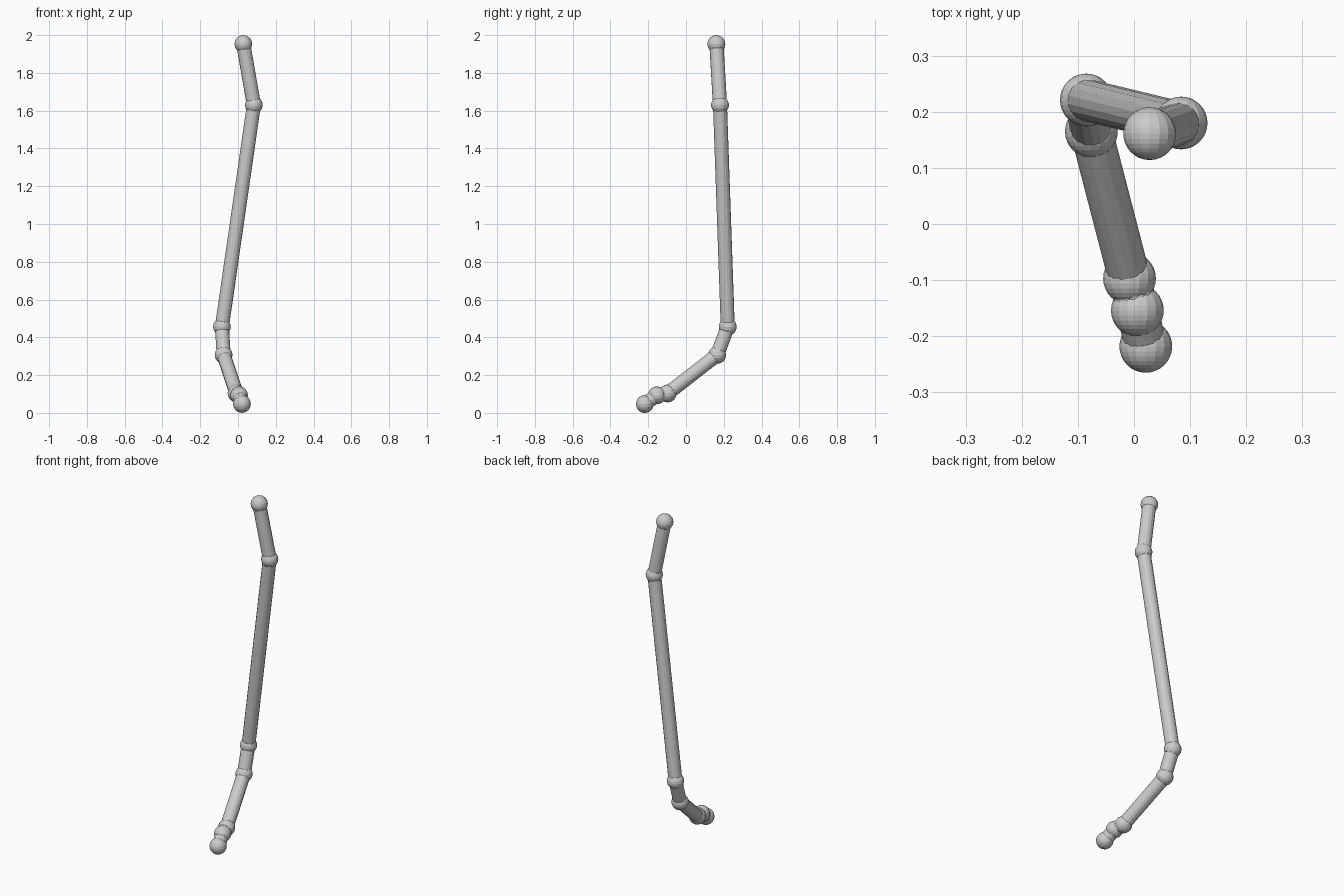
import bpy
import math
from mathutils import Vector

if "Cube" in bpy.data.objects:
    bpy.data.objects.remove(bpy.data.objects["Cube"])

JOINT_R = 0.047
ROD_R = 0.0375

# Joint centres, from the top end down to the foot
joints = [
    (0.028, 0.161, 1.953),
    (0.084, 0.180, 1.630),
    (-0.085, 0.221, 0.456),
    (-0.076, 0.165, 0.307),
    (-0.008, -0.097, 0.103),
    (0.006, -0.154, 0.093),
    (0.021, -0.218, 0.047),
]


def ball(name, centre):
    bpy.ops.mesh.primitive_uv_sphere_add(
        segments=16, ring_count=16, radius=JOINT_R, location=centre,
        rotation=(math.pi / 2, 0, 0))
    bpy.context.object.name = name


def rod(name, start, end):
    a, b = Vector(start), Vector(end)
    d = b - a
    bpy.ops.mesh.primitive_cylinder_add(
        vertices=16, radius=ROD_R, depth=d.length, location=(a + b) / 2,
        rotation=d.to_track_quat('Z', 'Y').to_euler())
    bpy.context.object.name = name


# Ball joints
for i, p in enumerate(joints):
    ball(f"joint_ball_{i + 1}", p)

# Rods linking neighbouring joints
for i, (p, q) in enumerate(zip(joints, joints[1:])):
    rod(f"link_rod_{i + 1}", p, q)
